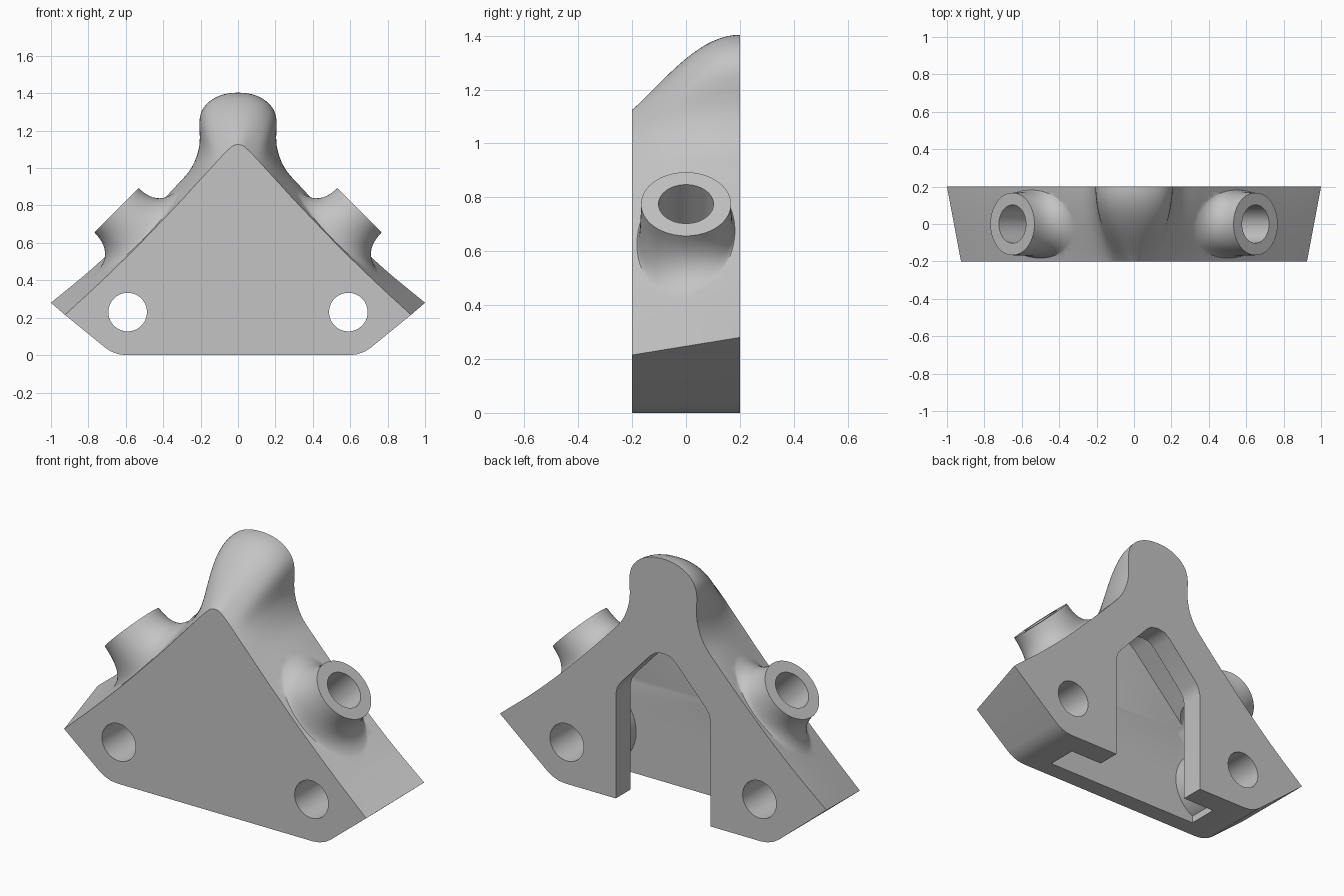
import bpy, bmesh, math
from mathutils import Vector
from mathutils.bvhtree import BVHTree

if "Cube" in bpy.data.objects:
    bpy.data.objects.remove(bpy.data.objects["Cube"], do_unlink=True)

grey = bpy.data.materials.new("plain_grey")
grey.use_nodes = True
grey.diffuse_color = (0.55, 0.55, 0.55, 1)
grey.node_tree.nodes["Principled BSDF"].inputs["Base Color"].default_value = (0.55, 0.55, 0.55, 1)

HALF = 0.2          # half of the body's depth
SCREW = (0.59, 0.23)  # screw hole position


def loft(name, rings):
    """Skin closed rings of points and cap both ends."""
    bm = bmesh.new()
    loops = [[bm.verts.new(p) for p in ring] for ring in rings]
    n = len(loops[0])
    for a, b in zip(loops, loops[1:]):
        for i in range(n):
            j = (i + 1) % n
            bm.faces.new((a[i], a[j], b[j], b[i]))
    bm.faces.new(loops[0])
    bm.faces.new(loops[-1])
    bmesh.ops.recalc_face_normals(bm, faces=bm.faces[:])
    mesh = bpy.data.meshes.new(name)
    bm.to_mesh(mesh)
    bm.free()
    mesh.materials.append(grey)
    ob = bpy.data.objects.new(name, mesh)
    bpy.context.collection.objects.link(ob)
    return ob


def mirrored(half):
    """Close a half outline that starts and ends on x = 0."""
    return half + [(-x, z) for x, z in half[-2:0:-1]]


def prism(name, half, y0, y1):
    outline = mirrored(half)
    return loft(name, [[(x, y, z) for x, z in outline] for y in (y0, y1)])


def rod(name, start, end, radius, sides=64):
    start, end = Vector(start), Vector(end)
    axis = (end - start).normalized()
    u = axis.orthogonal().normalized()
    v = axis.cross(u)
    angles = [2 * math.pi * i / sides for i in range(sides)]
    return loft(name, [[c + radius * (u * math.cos(a) + v * math.sin(a)) for a in angles]
                       for c in (start, end)])


def combine(target, tool, operation):
    mod = target.modifiers.new(operation.lower(), 'BOOLEAN')
    mod.operation, mod.solver, mod.object = operation, 'EXACT', tool
    bpy.context.view_layer.objects.active = target
    bpy.ops.object.modifier_apply(modifier=mod.name)
    bpy.data.objects.remove(tool, do_unlink=True)


def spline(keys, steps=6):
    """Smooth curve through the keys, level where it meets x = 0."""
    first = Vector(keys[0]) * 2 - Vector(keys[1])
    pts = [first] + [Vector(k) for k in keys] + [Vector((-keys[-2][0], keys[-2][1]))]
    out = []
    for i in range(1, len(pts) - 2):
        p, q, r, s = pts[i - 1:i + 3]
        for k in range(steps):
            t = k / steps
            out.append(0.5 * (2 * q + (r - p) * t + (2 * p - 5 * q + 4 * r - s) * t * t
                              + (3 * q - p - 3 * r + s) * t ** 3))
    return out + [Vector(keys[-1])]


# Body: triangular front outline blending into the horned back outline
front = spline([(.925, .215), (.73, .395), (.55, .57), (.4, .725), (.3, .83), (.2, .94),
                (.14, 1.005), (.09, 1.06), (.05, 1.1), (.025, 1.12), (0, 1.125)])
back = spline([(1, .28), (.8, .445), (.62, .61), (.46, .77), (.34, .895), (.25, 1.0),
               (.207, 1.12), (.204, 1.27), (.165, 1.345), (.09, 1.39), (0, 1.403)])
base = [(0, 0), (.6, 0), (.64, .005), (.68, .02), (.71, .04)]
rings = []
STEPS = 16
for k in range(STEPS + 1):
    t = k / STEPS
    ease = math.sin(t * math.pi / 2) ** 1.1
    half = list(base)
    for i, (f, b) in enumerate(zip(front, back)):
        w = min(1, 2 * i / len(front))
        half.append(tuple(f.lerp(b, t + (ease - t) * w)))
    rings.append([(x, -HALF + 2 * HALF * t, z) for x, z in mirrored(half)])
body = loft("bracket_body", rings)

# Angled bosses, each flaring into the sloped side
bm = bmesh.new()
bm.from_mesh(body.data)
tree = BVHTree.FromBMesh(bm)
bm.free()


def boss(side):
    centre = Vector((.65 * side, 0, .775))
    axis = Vector((side, 0, 1)).normalized()
    along = Vector((-side, 0, 1)).normalized()
    across = Vector((0, 1, 0))
    sides, steps = 72, 12
    columns = []
    for i in range(sides):
        a = 2 * math.pi * i / sides
        c, s = math.cos(a), math.sin(a)

        def on_body(u, v):
            flat = centre + along * u + across * v
            hit = tree.ray_cast(flat + axis * .5, -axis)[0]
            return hit if hit else flat - axis * .15

        top = centre + along * .167 * c + across * .167 * s
        mid = on_body(.17 * c, .169 * s)
        foot = on_body(.34 * c, .186 * s) - axis * .004
        column = []
        for k in range(steps + 1):
            t = k / steps
            column.append(top * (1 - t) ** 2 + mid * 2 * t * (1 - t) + foot * t * t)
        column.append(foot - axis * .03)
        columns.append(column)
    return loft("boss", [list(ring) for ring in zip(*columns)])


bosses = [boss(side) for side in (1, -1)]
for b in bosses:
    combine(body, b, 'UNION')

# Inner pocket, open below, leaving round posts about the screw holes
pocket = prism("pocket", [(0, -.1), (.49, -.1), (.49, .5), (.09, .91), (.05, .94), (0, .95)], -.1, .07)
for side in (1, -1):
    x, z = SCREW[0] * side, SCREW[1]
    combine(pocket, rod("post", (x, -.3, z), (x, .3, z), .215), 'DIFFERENCE')
combine(body, pocket, 'DIFFERENCE')

# Narrower opening through the back wall
opening = prism("opening", [(0, -.1), (.29, -.1), (.29, .58), (.28, .62), (.26, .65),
                            (.08, .845), (.045, .872), (0, .88)], 0, .3)
combine(body, opening, 'DIFFERENCE')

# Screw holes and boss bores
for side in (1, -1):
    x, z = SCREW[0] * side, SCREW[1]
    combine(body, rod("screw_hole", (x, -.3, z), (x, .3, z), .103), 'DIFFERENCE')
    combine(body, rod("bore", (.72 * side, 0, .845), (.39 * side, 0, .515), .102), 'DIFFERENCE')

bpy.ops.object.select_all(action='DESELECT')
body.select_set(True)
bpy.context.view_layer.objects.active = body
bpy.ops.object.shade_smooth_by_angle(angle=math.radians(32))
